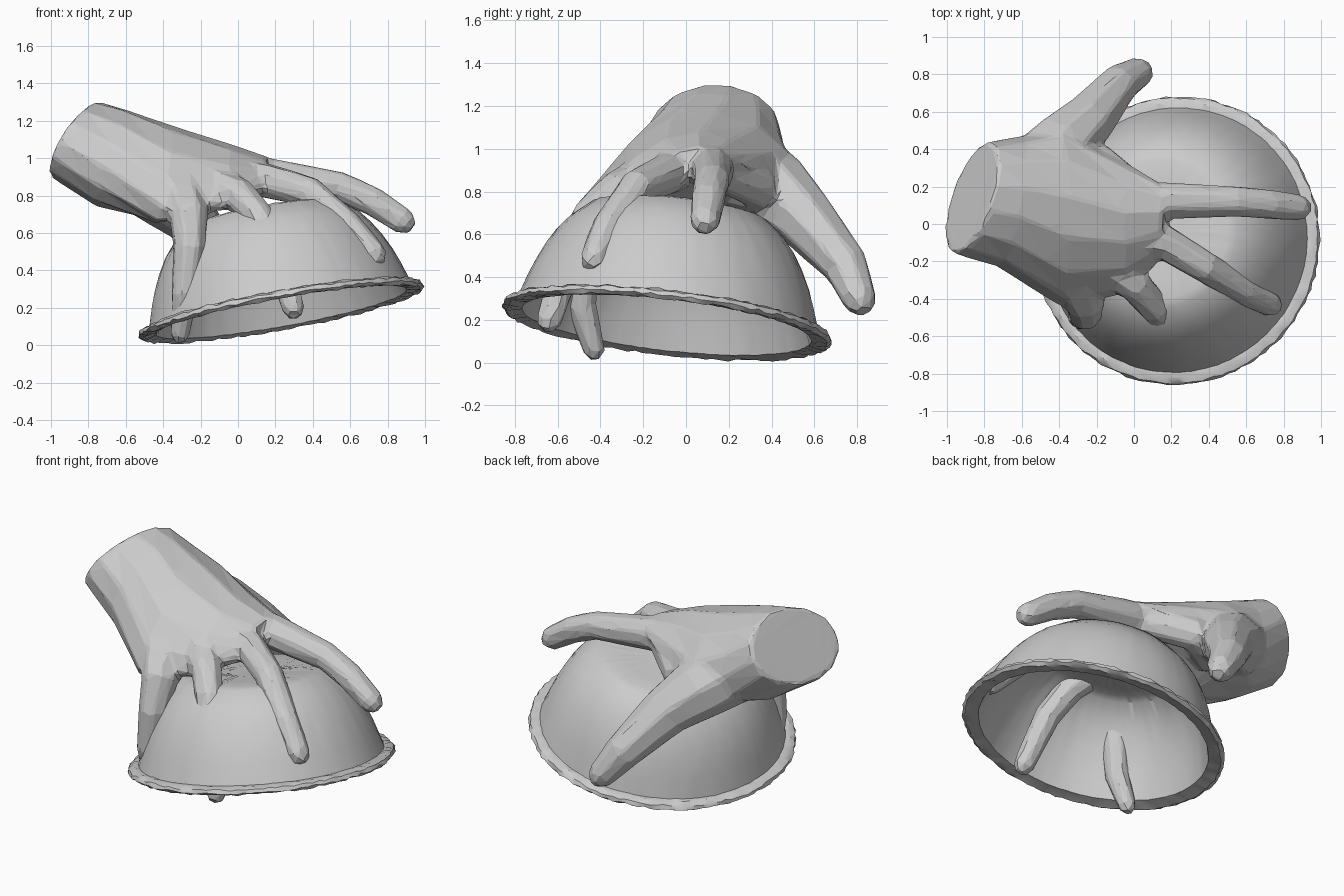
import bpy, bmesh, math, random
from mathutils import Vector as V

if "Cube" in bpy.data.objects:
    bpy.data.objects.remove(bpy.data.objects["Cube"])

random.seed(4)


def make_object(name, bm):
    bmesh.ops.recalc_face_normals(bm, faces=bm.faces[:])
    me = bpy.data.meshes.new(name)
    bm.to_mesh(me)
    bm.free()
    ob = bpy.data.objects.new(name, me)
    bpy.context.collection.objects.link(ob)
    return ob


def loft(name, rings):
    """Skin a list of point rings and cap both ends."""
    bm = bmesh.new()
    vs = [[bm.verts.new(p) for p in r] for r in rings]
    n = len(vs[0])
    for a, b in zip(vs, vs[1:]):
        for i in range(n):
            j = (i + 1) % n
            bm.faces.new((a[i], a[j], b[j], b[i]))
    bm.faces.new(vs[0])
    bm.faces.new(vs[-1])
    return make_object(name, bm)


def section(c, w, t, bend, n=14):
    """Arched oval: centre, half width, half thickness, edge droop."""
    c, w, t = V(c), V(w), V(t)
    out = []
    for i in range(n):
        a = 2 * math.pi * i / n
        out.append(c + w * math.cos(a) + t * math.sin(a) - V((0, 0, bend * math.cos(a) ** 2)))
    return out


def finger(name, *path, n=8):
    """Tapered tube along (x, y, z, radius) points with a rounded tip."""
    pts = [V(p[:3]) for p in path]
    radii = [p[3] for p in path]
    end = (pts[-1] - pts[-2]).normalized()
    for reach, shrink in ((0.5, 0.8), (0.4, 0.45)):
        pts.append(pts[-1] + end * path[-1][3] * reach)
        radii.append(path[-1][3] * shrink)
    chord = pts[-1] - pts[0]
    ref = V((chord.x, chord.y, 0)).cross(V((0, 0, 1))).normalized()
    rings = []
    for i, p in enumerate(pts):
        t = (pts[min(i + 1, len(pts) - 1)] - pts[max(i - 1, 0)]).normalized()
        b = t.cross(ref).normalized()
        s = b.cross(t)
        rings.append([p + radii[i] * (s * math.cos(a) + b * math.sin(a))
                      for a in (2 * math.pi * (k + 0.5) / n for k in range(n))])
    return loft(name, rings)


# Palm and wrist
hand = loft("hand", [
    section((-0.87, 0.14, 1.10), (0.09, 0.30, 0), (0.115, 0, 0.205), 0),
    section((-0.67, 0.12, 1.00), (0.06, 0.35, 0), (0.07, 0, 0.265), 0.04),
    section((-0.40, 0.04, 0.93), (0, 0.48, 0.06), (0.05, 0, 0.245), 0.13),
    section((-0.06, -0.02, 0.93), (0, 0.36, 0.07), (0.02, 0, 0.14), 0.10),
    section((0.14, 0.01, 0.92), (0, 0.21, 0.05), (0.02, 0, 0.08), 0.03),
])

# Fingers and thumb, each from knuckle to tip
index = finger("index_finger", (-0.15, 0.09, 0.93, .12), (0.18, 0.125, 0.90, .105),
               (0.55, 0.12, 0.845, .086), (0.72, 0.105, 0.77, .083), (0.88, 0.088, 0.665, .075))
middle = finger("middle_finger", (-0.12, -0.06, 0.91, .11), (0.15, -0.09, 0.88, .098),
                (0.38, -0.23, 0.82, .088), (0.59, -0.36, 0.64, .08), (0.73, -0.43, 0.485, .07))
ring = finger("ring_finger", (-0.17, -0.18, 0.86, .12), (0.01, -0.33, 0.80, .095),
              (0.11, -0.45, 0.69, .085), (0.20, -0.54, 0.52, .08), (0.295, -0.64, 0.20, .065))
little = finger("little_finger", (-0.34, -0.24, 0.82, .16), (-0.26, -0.42, 0.69, .11),
                (-0.26, -0.48, 0.52, .09), (-0.285, -0.49, 0.27, .075), (-0.31, -0.43, 0.06, .055))
thumb = finger("thumb", (-0.60, 0.22, 0.95, .20), (-0.38, 0.42, 0.80, .185),
               (-0.25, 0.55, 0.68, .15), (-0.08, 0.75, 0.45, .11), (0.025, 0.81, 0.30, .085))
web = finger("thumb_web", (-0.38, 0.25, 0.84, .16), (-0.17, 0.33, 0.82, .10), (0.08, 0.14, 0.89, .08))

# Fuse the digits into the hand, soften the joins, then facet the skin
bpy.ops.object.select_all(action='DESELECT')
for part in (hand, index, middle, ring, little, thumb, web):
    part.select_set(True)
bpy.context.view_layer.objects.active = hand
bpy.ops.object.join()
m = hand.modifiers.new("fuse", 'REMESH')
m.mode = 'VOXEL'
m.voxel_size = 0.016
m = hand.modifiers.new("soften", 'SMOOTH')
m.factor = 0.5
m.iterations = 8
m = hand.modifiers.new("facets", 'DECIMATE')
m.ratio = 0.035
for name in ("fuse", "soften", "facets"):
    bpy.ops.object.modifier_apply(modifier=name)
for p in hand.data.polygons:
    p.use_smooth = False

# Upturned bowl: tilted lathe with a hand-worked surface and rough rim
outer = [(.14, .535), (.27, .537), (.37, .538), (.42, .525), (.51, .446), (.56, .385),
         (.605, .31), (.645, .225), (.675, .145), (.712, .03)]
rim = [(.738, .03), (.768, .018), (.775, -.002), (.755, -.016), (.715, -.01)]
inner = [(r * 0.955, h - 0.035) for r, h in reversed(outer)]
normal = V((-0.18, 0.115, 1)).normalized()
ax = V((0, 1, 0)).cross(normal).normalized()
ay = normal.cross(ax)
centre = V((0.23, -0.09, 0.182))
seg = 128
rows = []
for r, h in outer + rim + inner:
    j = 0.006 if (r, h) in rim else 0.002
    row = []
    for i in range(seg):
        a = 2 * math.pi * i / seg
        rr, hh = r + random.uniform(-j, j), h + random.uniform(-j, j)
        row.append(centre + ax * rr * math.cos(a) + ay * rr * math.sin(a) + normal * hh)
    rows.append(row)
bowl = loft("bowl", rows)
bpy.ops.object.select_all(action='DESELECT')
bowl.select_set(True)
bpy.context.view_layer.objects.active = bowl
bpy.ops.object.shade_smooth_by_angle(angle=math.radians(30))
